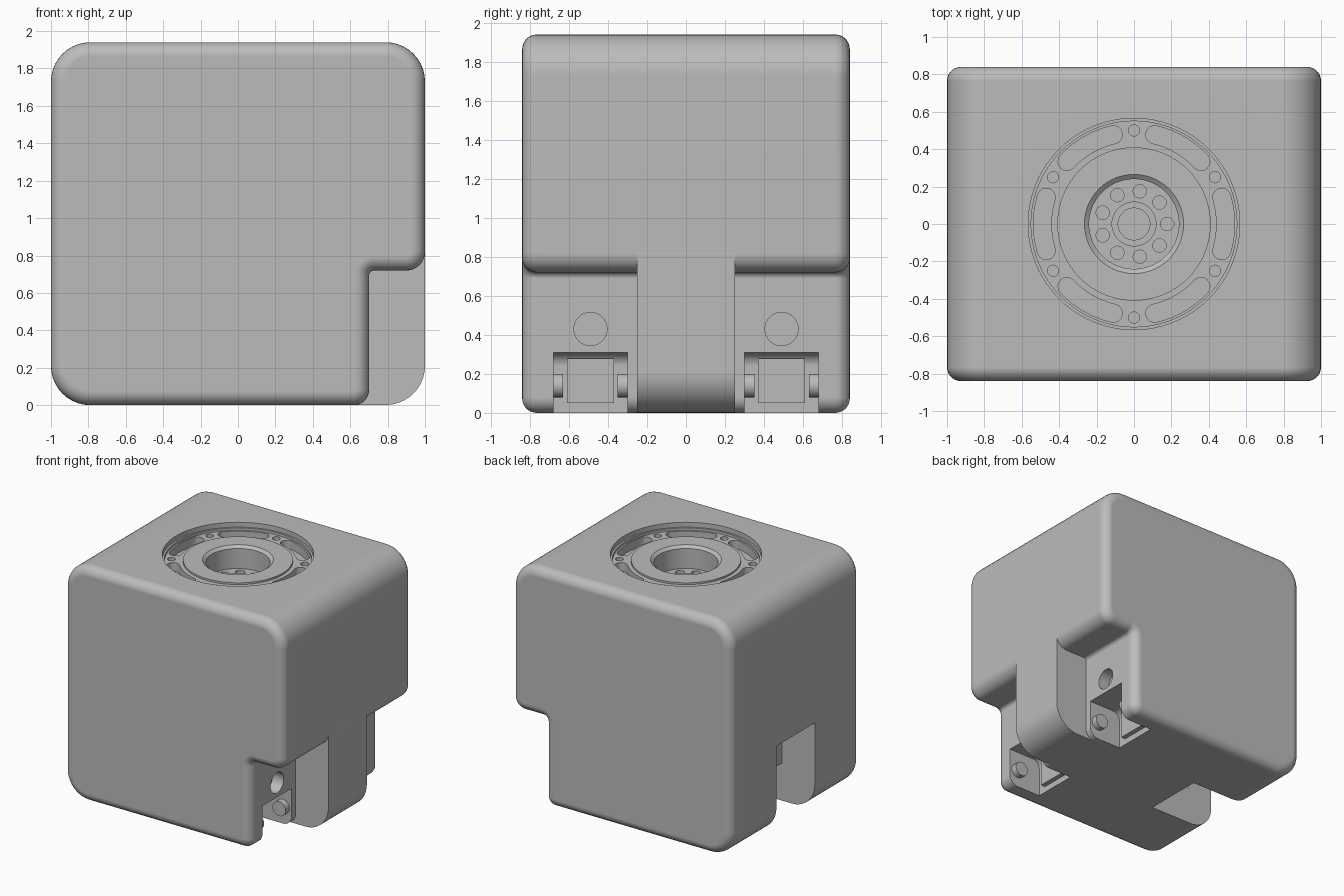
import bpy, bmesh, math
from mathutils import Vector

if "Cube" in bpy.data.objects:
    bpy.data.objects.remove(bpy.data.objects["Cube"], do_unlink=True)

grey = bpy.data.materials.new("plain_grey")
grey.use_nodes = True
colour = (0.5, 0.5, 0.5, 1)
grey.diffuse_color = colour
grey.node_tree.nodes["Principled BSDF"].inputs["Base Color"].default_value = colour


def finish(name, bm):
    bmesh.ops.recalc_face_normals(bm, faces=bm.faces)
    mesh = bpy.data.meshes.new(name)
    bm.to_mesh(mesh)
    bm.free()
    mesh.materials.append(grey)
    obj = bpy.data.objects.new(name, mesh)
    bpy.context.collection.objects.link(obj)
    return obj


def skin(name, rings, caps=True):
    """Bridge closed rings of equal length and cap both ends."""
    bm = bmesh.new()
    loops = [[bm.verts.new(p) for p in ring] for ring in rings]
    for a, b in zip(loops, loops[1:]):
        for i in range(len(a)):
            j = (i + 1) % len(a)
            bm.faces.new((a[i], a[j], b[j], b[i]))
    if caps:
        bm.faces.new(loops[0])
        bm.faces.new(loops[-1])
    return finish(name, bm)


def outline(corners, inset=0.0, steps=10):
    """Right-angled polygon (x, z, radius) with rounded corners, counterclockwise."""
    pts = []
    for i, (x, z, r) in enumerate(corners):
        p = Vector((x, z))
        u = (Vector(corners[i - 1][:2]) - p).normalized()
        v = (Vector(corners[(i + 1) % len(corners)][:2]) - p).normalized()
        convex = u.x * v.y - u.y * v.x < 0
        size = r - inset if convex else r + inset
        c = p + r * (u + v)
        for k in range(steps + 1):
            t = math.pi / 2 * k / steps
            pts.append(c - size * (v * math.cos(t) + u * math.sin(t)))
    return pts


def prism(name, pts, lo, hi, axis="y"):
    place = {"x": lambda a, b, h: (h, a, b),
             "y": lambda a, b, h: (a, h, b),
             "z": lambda a, b, h: (a, b, h)}[axis]
    return skin(name, [[place(a, b, h) for a, b in pts] for h in (lo, hi)])


def disc(cx, cy, r, n=32):
    return [(cx + r * math.cos(2 * math.pi * k / n),
             cy + r * math.sin(2 * math.pi * k / n)) for k in range(n)]


def rect(x0, x1, z0, z1):
    return [(x0, z0), (x1, z0), (x1, z1), (x0, z1)]


def cut(obj, cutter):
    cutter.hide_render = True
    mod = obj.modifiers.new("cut", "BOOLEAN")
    mod.operation, mod.solver, mod.object = "DIFFERENCE", "EXACT", cutter
    bpy.context.view_layer.objects.active = obj
    bpy.ops.object.modifier_apply(modifier=mod.name)
    bpy.data.objects.remove(cutter, do_unlink=True)


def smooth(obj):
    bpy.ops.object.select_all(action="DESELECT")
    obj.select_set(True)
    bpy.context.view_layer.objects.active = obj
    bpy.ops.object.shade_smooth_by_angle(angle=math.radians(32))
    mod = obj.modifiers.new("flat_faces", "WEIGHTED_NORMAL")
    mod.keep_sharp = True


# Housing: stepped outline with a soft rim on the front and the back
HALF, RIM, SEGS = 0.84, 0.075, 7
shape = [(-1, 0, 0.21), (0.7, 0, 0.08), (0.7, 0.72, 0.03),
         (1, 0.72, 0.1), (1, 1.94, 0.21), (-1, 1.94, 0.21)]
rings = []
for k in range(SEGS + 1):
    t = math.pi / 2 * k / SEGS
    y = HALF - RIM + RIM * math.cos(t)
    rings.append((-y, RIM * (1 - math.sin(t))))
rings += [(-y, d) for y, d in reversed(rings)]
housing = skin("housing", [[(p.x, y, p.y) for p in outline(shape, d)]
                           for y, d in rings])

# Slot on one side that receives a matching tongue
cut(housing, prism("slot_cutter", rect(-1.2, -0.7, -0.2, 0.72), -0.25, 0.25))


# Hinge pockets with a rounded inner top corner, open below
def pocket(side, y0, y1):
    near, far = sorted((side * 0.4, side * 0.78))
    left, right = (0.07, 0.002) if side > 0 else (0.002, 0.07)
    pts = outline([(near, -0.1, 0.002), (far, -0.1, 0.002),
                   (far, 0.31, right), (near, 0.31, left)])
    cut(housing, prism("pocket_cutter", pts, y0, y1))


pocket(-1, -0.251, 0.251)
pocket(1, 0.3, 0.68)
pocket(1, -0.68, -0.3)

# Round sockets above the hinge pockets
for side, y in ((1, 0.49), (1, -0.49), (-1, 0)):
    lo, hi = sorted((side * 0.6, side * 0.75))
    cut(housing, prism("socket_cutter", disc(y, 0.43, 0.085), lo, hi, "x"))

# Well for the round mount on top
cut(housing, prism("well_cutter", disc(0, 0, 0.565, 96), 1.55, 2.1, "z"))
smooth(housing)

# Tongue between the two notches
tongue = prism("tongue", outline([(0.4, 0.001, 0.002), (1, 0.001, 0.21),
                                  (1, 0.82, 0.002), (0.4, 0.82, 0.002)]), -0.25, 0.25)
smooth(tongue)

# Hinge pins and flat brackets inside the pockets
for name, y in (("right", 0.49), ("left", -0.49)):
    for end in (-1, 1):
        a, b = sorted((y + end * 0.2, y + end * 0.14))
        pin = prism(f"{name}_hinge_pin", disc(0.62, 0.14, 0.06, 24), a, b)
        smooth(pin)
    prism(f"{name}_bracket", rect(0.39, 0.44, 0.05, 0.28), y - 0.12, y + 0.12)

# Mount: turned profile with hub, bore, disc and rim
profile = [(0.085, 1.66), (0.085, 1.73), (0.12, 1.73), (0.12, 1.71),
           (0.24, 1.71), (0.24, 1.875), (0.265, 1.895), (0.41, 1.895),
           (0.41, 1.88), (0.55, 1.88), (0.55, 1.9), (0.565, 1.9), (0.565, 1.56)]
N = 96
rings = [[(x, y, z) for x, y in disc(0, 0, r, N)] for r, z in profile]
mount = skin("round_mount", rings)

# Curved slots and screw holes around the rim
for k in range(6):
    mid = k * math.pi / 3
    half, r, w = math.radians(17), 0.49, 0.048
    pts = []
    for s in (1, -1):
        for i in range(9):
            a = mid + s * half * (i / 4 - 1)
            pts.append(((r + s * w) * math.cos(a), (r + s * w) * math.sin(a)))
        a = mid + s * half
        for i in range(1, 8):
            t = a + math.pi * i / 8 + (0 if s > 0 else math.pi)
            pts.append((r * math.cos(a) + w * math.cos(t),
                        r * math.sin(a) + w * math.sin(t)))
    cut(mount, prism("slot_cutter", pts, 1.81, 2, "z"))
    a = mid + math.pi / 6
    cut(mount, prism("screw_cutter", disc(0.5 * math.cos(a), 0.5 * math.sin(a), 0.03, 16),
                     1.78, 2, "z"))

# Ring of nine holes in the bore floor
for k in range(9):
    a = k * 2 * math.pi / 9
    cut(mount, prism("hole_cutter", disc(0.178 * math.cos(a), 0.178 * math.sin(a), 0.036, 16),
                     1.63, 1.8, "z"))
smooth(mount)
